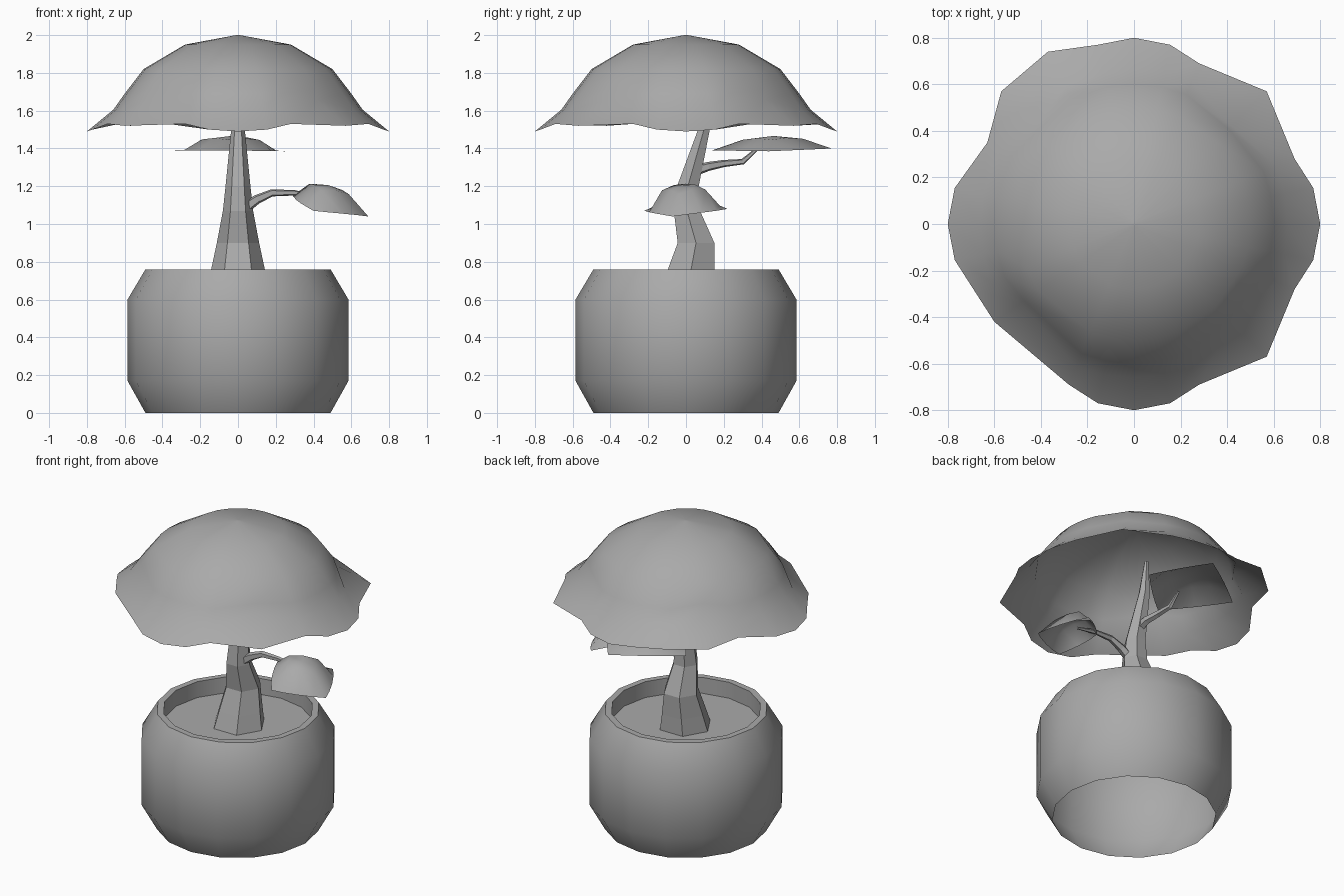
import bpy
import math
from mathutils import Vector

cube = bpy.data.objects.get("Cube")
if cube:
    bpy.data.objects.remove(cube, do_unlink=True)

GREY = (0.4, 0.4, 0.4, 1)
clay = bpy.data.materials.new("plain grey")
clay.use_nodes = True
clay.diffuse_color = GREY
clay.node_tree.nodes["Principled BSDF"].inputs["Base Color"].default_value = GREY


def make(name, verts, faces, angle=None):
    mesh = bpy.data.meshes.new(name)
    mesh.from_pydata(verts, [], faces)
    mesh.materials.append(clay)
    obj = bpy.data.objects.new(name, mesh)
    bpy.context.collection.objects.link(obj)
    if angle:
        bpy.ops.object.select_all(action="DESELECT")
        obj.select_set(True)
        bpy.context.view_layer.objects.active = obj
        bpy.ops.object.shade_smooth_by_angle(angle=math.radians(angle))
    return obj


def loft(name, rings, end_cap=True, angle=None):
    """Skin equal rings of points, counter-clockwise about the direction of travel."""
    n = len(rings[0])
    verts = [p for ring in rings for p in ring]
    faces = []
    for k in range(len(rings) - 1):
        for i in range(n):
            j = (i + 1) % n
            faces.append((k * n + i, k * n + j, (k + 1) * n + j, (k + 1) * n + i))
    if end_cap:
        faces.append(tuple(range(len(verts) - n, len(verts))))
    return make(name, verts, faces, angle)


def circle(r, z, n, y=0):
    steps = [math.tau * i / n for i in range(n)]
    return [(r * math.cos(a), y + r * math.sin(a), z) for a in steps]


def tube(name, path, radii, sides=5):
    path = [Vector(p) for p in path]
    rings = []
    for i, (p, r) in enumerate(zip(path, radii)):
        t = path[min(i + 1, len(path) - 1)] - path[max(i - 1, 0)]
        turn = t.to_track_quat("Z", "Y")
        rings.append([p + turn @ Vector(c) for c in circle(r, 0, sides)])
    return loft(name, rings)


def leaf_pad(name, corners, bulge, bow, fullness, n=4):
    """Domed, open square sheet between four counter-clockwise corners."""
    a, b, c, d = [Vector(p) for p in corners]
    mid = (a + b + c + d) / 4
    verts, faces = [], []
    for j in range(n + 1):
        for i in range(n + 1):
            u, v = i / n, j / n
            p = a.lerp(b, u).lerp(d.lerp(c, u), v)
            s, t = 2 * u - 1, 2 * v - 1
            out = bow * (s * s * (1 - t * t) + t * t * (1 - s * s))
            p += (p - mid) * Vector((out, out, 0))
            p.z += bulge * ((1 - s * s) * (1 - t * t)) ** fullness
            verts.append(p)
    for j in range(n):
        for i in range(n):
            k = j * (n + 1) + i
            faces.append((k, k + 1, k + n + 2, k + n + 1))
    return make(name, verts, faces, 50)


# Open-bottomed pot with chamfered shoulders, and the soil inside its rim
profile = [(0.49, 0), (0.585, 0.17), (0.585, 0.6), (0.49, 0.76), (0.45, 0.76), (0.45, 0.655)]
loft("pot", [circle(r, z, 16) for r, z in profile], end_cap=False, angle=40)
make("soil", circle(0.45, 0.655, 16), [tuple(range(16))])

# Six-sided crooked trunk: radius, height, lean
trunk = [(0.165, 0.655, 0.01), (0.142, 0.76, 0.027), (0.112, 0.9, 0.053),
         (0.08, 1.07, 0.005), (0.066, 1.2, 0.01), (0.036, 1.5, 0.095), (0.012, 1.71, 0.115)]
loft("trunk", [circle(r, z, 6, y) for r, z, y in trunk])

# Branches
tube("side_branch",
     [(0.03, 0, 1.08), (0.1, 0, 1.13), (0.18, 0, 1.165), (0.3, 0, 1.165), (0.44, 0, 1.14)],
     [0.032, 0.026, 0.02, 0.015, 0.008])
tube("back_branch",
     [(0, 0.04, 1.28), (0, 0.12, 1.305), (-0.02, 0.2, 1.32), (-0.03, 0.3, 1.33), (-0.03, 0.38, 1.4)],
     [0.03, 0.025, 0.02, 0.016, 0.008])

# Small leaf pads
leaf_pad("side_leaf_pad",
         [(0.29, 0, 1.15), (0.4, -0.22, 1.07), (0.69, -0.07, 1.04), (0.54, 0.22, 1.08)],
         0.12, 0.1, 0.35)
leaf_pad("back_leaf_pad",
         [(-0.07, 0.14, 1.39), (0.25, 0.44, 1.385), (0.03, 0.77, 1.4), (-0.35, 0.5, 1.39)],
         0.075, 0.04, 0.5)

# Canopy: smooth dome flaring into a ragged skirt with four pulled corners
quarter = [(0.8, 0, 1.49), (0.77, 0.155, 1.5), (0.69, 0.28, 1.53),
           (0.57, 0.57, 1.52), (0.28, 0.69, 1.53), (0.155, 0.77, 1.5)]
rim = []
for c, s in [(1, 0), (0, 1), (-1, 0), (0, -1)]:
    rim += [Vector((x * c - y * s, x * s + y * c, z)) for x, y, z in quarter]
rim[8:11] = [Vector((-0.37, 0.74, 1.53)), Vector((-0.57, 0.57, 1.52)), Vector((-0.63, 0.35, 1.53))]
rim[15] = Vector((-0.6, -0.42, 1.52))


def inward(r, z, pull=1, lift=0):
    """Ring under the rim's angles; its corners are pulled in and lifted."""
    ring = []
    for i, p in enumerate(rim):
        corner = i % 6 == 3
        s = r * (pull if corner else 1) / p.xy.length
        ring.append(Vector((p.x * s, p.y * s, z + (lift if corner else 0))))
    return ring


rings = [rim, inward(0.66, 1.605, 0.9, 0.05), inward(0.6, 1.69, 0.96, 0.025),
         inward(0.5, 1.82), inward(0.28, 1.95), inward(0.01, 2)]
loft("canopy", rings, angle=50)
